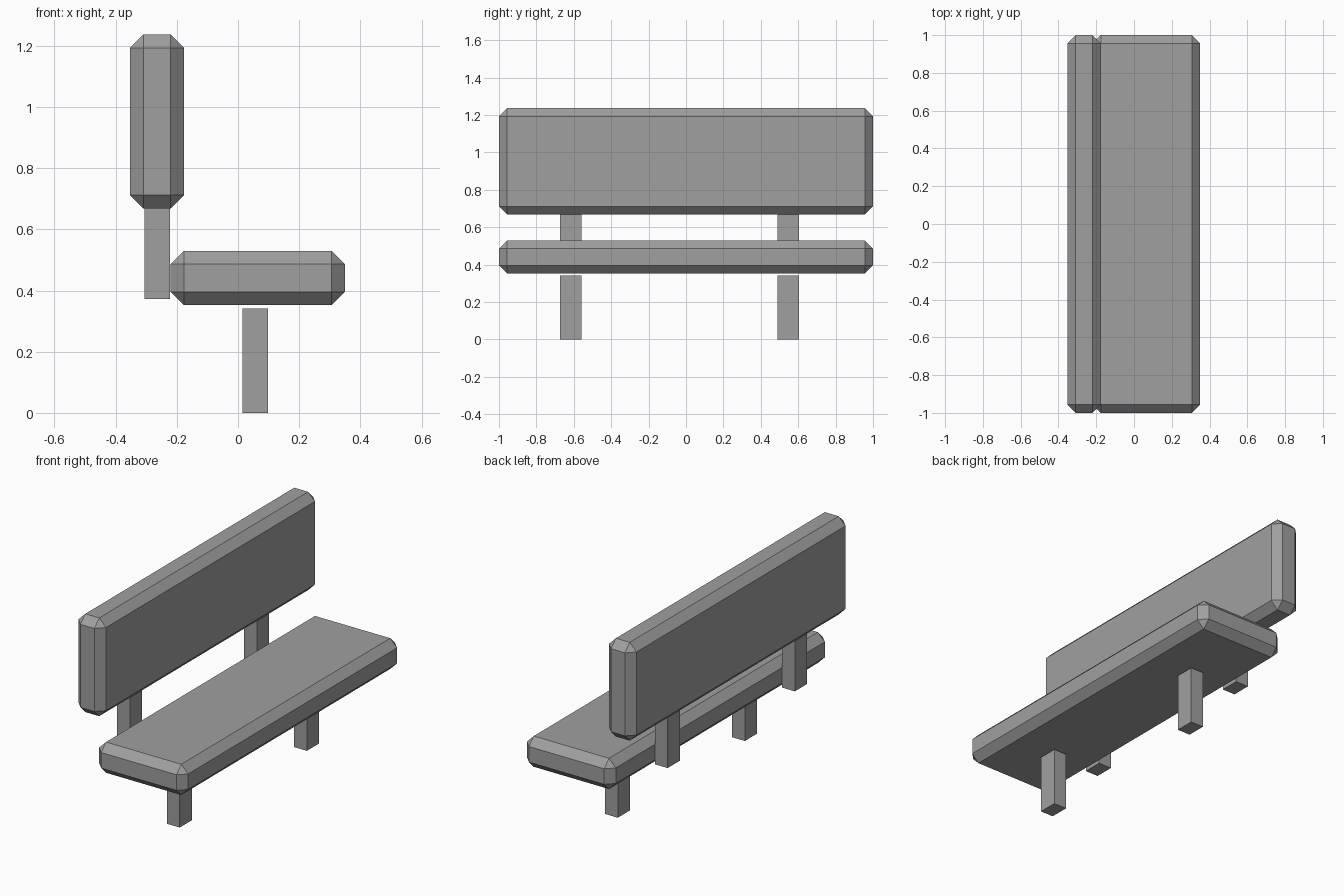
import bpy

cube = bpy.data.objects.get("Cube")
if cube:
    bpy.data.objects.remove(cube, do_unlink=True)

# One plain grey for the whole bench
grey = bpy.data.materials.new("grey")
grey.use_nodes = True
colour = (0.35, 0.35, 0.35, 1)
grey.diffuse_color = colour
grey.node_tree.nodes["Principled BSDF"].inputs["Base Color"].default_value = colour


def box(name, x, y, z, chamfer=0):
    """Box between the given (low, high) limits, with optional chamfered edges."""
    spans = (x, y, z)
    bpy.ops.mesh.primitive_cube_add(size=1, location=[(a + b) / 2 for a, b in spans])
    obj = bpy.context.object
    obj.name = name
    obj.scale = [b - a for a, b in spans]
    bpy.ops.object.transform_apply(location=False, rotation=False, scale=True)
    obj.data.materials.append(grey)
    if chamfer:
        bevel = obj.modifiers.new("chamfer", 'BEVEL')
        bevel.width = chamfer
        bevel.segments = 1
        bevel.limit_method = 'NONE'
    return obj


# Chamfered slabs
box("seat", (-0.22, 0.35), (-1, 1), (0.352, 0.53), 0.044)
box("backrest", (-0.353, -0.176), (-1, 1), (0.668, 1.237), 0.044)

# A leg and a backrest post at each end
for side, y in (("right", (-0.673, -0.56)), ("left", (0.49, 0.603))):
    box(side + "_leg", (0.015, 0.098), y, (0, 0.341))
    box(side + "_backrest_post", (-0.305, -0.222), y, (0.373, 0.71))
